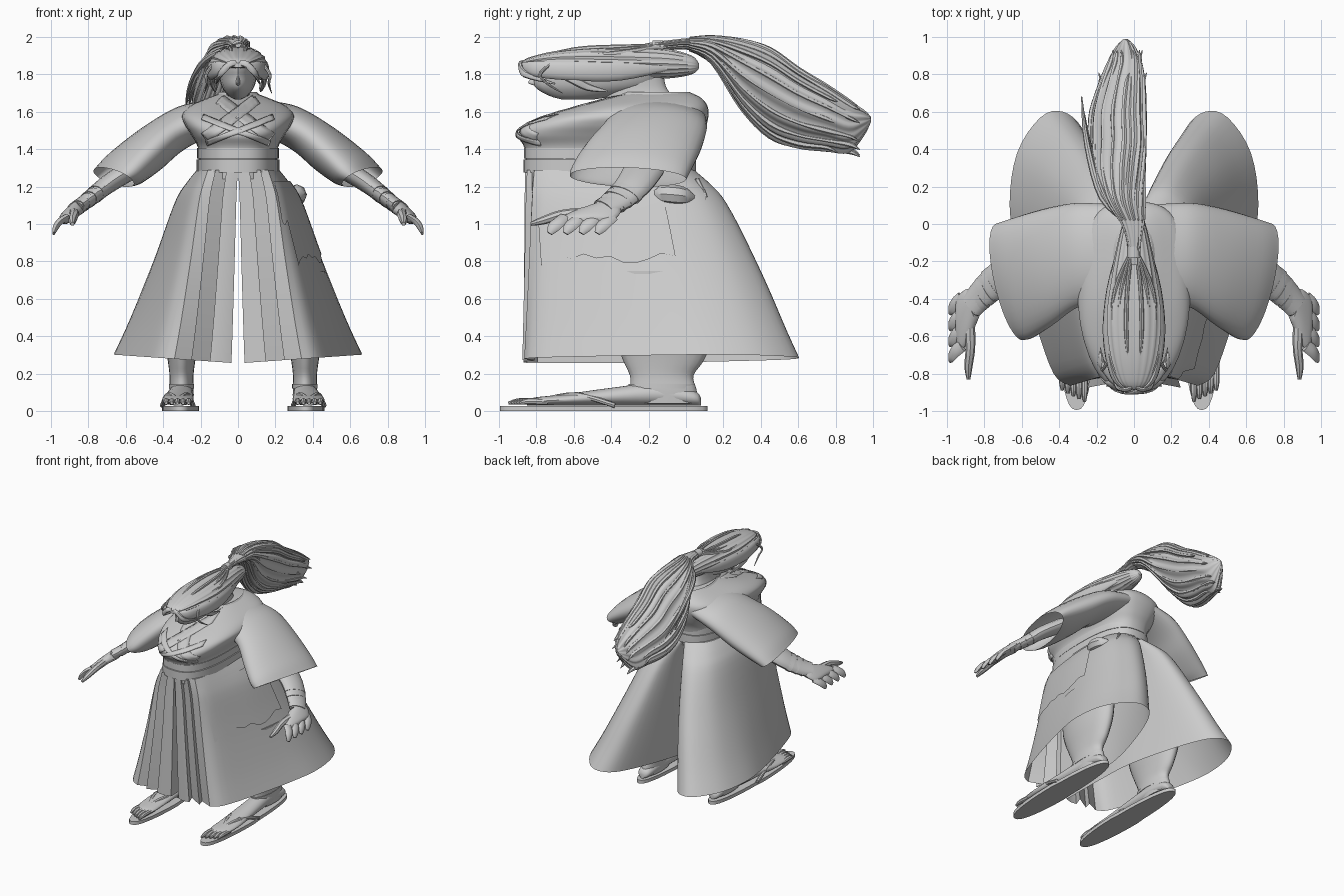
import bpy, bmesh, math, random
from mathutils import Vector as V

random.seed(4)
grey = bpy.data.materials.new("plain_grey")
grey.diffuse_color = (0.6, 0.6, 0.6, 1)


def make(name, verts, faces, angle=40, thick=0):
    me = bpy.data.meshes.new(name)
    me.from_pydata([tuple(v) for v in verts], [], faces)
    bm = bmesh.new()
    bm.from_mesh(me)
    bmesh.ops.recalc_face_normals(bm, faces=bm.faces)
    bm.to_mesh(me)
    bm.free()
    me.materials.append(grey)
    me.shade_smooth()
    me.set_sharp_from_angle(angle=math.radians(angle))
    ob = bpy.data.objects.new(name, me)
    bpy.context.collection.objects.link(ob)
    if thick:
        ob.modifiers.new("thickness", "SOLIDIFY").thickness = thick
    return ob


def spline(pts, k):
    # Catmull-Rom through tuples of any length
    out = []
    for i in range(len(pts) - 1):
        a, b, c, d = (pts[max(i - 1, 0)], pts[i], pts[i + 1], pts[min(i + 2, len(pts) - 1)])
        for j in range(k):
            t = j / k
            out.append(tuple(0.5 * (2 * q + (r - p) * t + (2 * p - 5 * q + 4 * r - s) * t * t
                                    + (3 * q - p - 3 * r + s) * t ** 3) for p, q, r, s in zip(a, b, c, d)))
    return out + [tuple(pts[-1])]


def skin(name, rings, caps=(True, True), closed=True, **kw):
    n = len(rings[0])
    faces = [(r * n + i, r * n + (i + 1) % n, (r + 1) * n + (i + 1) % n, (r + 1) * n + i)
             for r in range(len(rings) - 1) for i in range(n if closed else n - 1)]
    if caps[0]:
        faces.append(tuple(range(n)))
    if caps[1]:
        faces.append(tuple((len(rings) - 1) * n + i for i in range(n)))
    return make(name, [p for r in rings for p in r], faces, **kw)


def ring(c, u, v, n=24, e=1.0, ridges=0, amp=0.0):
    pts = []
    for i in range(n):
        a = 2 * math.pi * i / n
        ca, sa = math.cos(a), math.sin(a)
        k = 1 + amp * math.cos(ridges * a)
        pts.append(V(c) + V(u) * (k * math.copysign(abs(ca) ** e, ca)) + V(v) * (k * math.copysign(abs(sa) ** e, sa)))
    return pts


def loft(name, st, k=4, s=1, caps=(True, True), n=24, **kw):
    # stations hold centre and two half axes; s mirrors in x
    m = V((s, 1, 1))
    return skin(name, [[p * m for p in ring(q[0:3], q[3:6], q[6:9], n, **kw)] for q in spline(st, k)], caps)


def tube(name, pts, radii, s=1, wide=1.0, n=8, k=4):
    d = V(pts[-1]) - V(pts[0])
    ref = V((0, 0, 1)) if abs(d.normalized().y) > 0.7 else V((0, 1, 0))
    st = []
    for i, p in enumerate(pts):
        t = V(pts[min(i + 1, len(pts) - 1)]) - V(pts[max(i - 1, 0)])
        a = t.cross(ref).normalized()
        b = a.cross(t).normalized()
        st.append((*p, *(b * radii[i] * wide), *(a * radii[i])))
    return loft(name, st, k, s, n=n)


def flat(z, y0, y1, rx):
    return (0, (y0 + y1) / 2, z, rx, 0, 0, 0, (y1 - y0) / 2, 0)


# jacket body
E = 0.75
body = [flat(*q) for q in [(1.24, -.85, .03, .21), (1.32, -.855, .04, .21), (1.41, -.865, .06, .215),
                           (1.475, -.90, .09, .25), (1.53, -.86, .11, .285), (1.58, -.75, .12, .30),
                           (1.63, -.58, .115, .26), (1.675, -.42, .08, .16), (1.70, -.32, .02, .09)]]
loft("jacket_body", body, 5, n=40, e=E)
fine = spline(body, 10)


def front_y(x, z):
    q = min(fine, key=lambda f: abs(f[2] - z))
    p = 2 / E
    return q[1] - q[7] * max(0, 1 - min(1, abs(x) / q[3]) ** p) ** (1 / p)


def strip(name, a, b, w, lift=0.008):
    (x0, z0), (x1, z1) = a, b
    d = V((z0 - z1, x1 - x0)).normalized() * w / 2
    rows = []
    for i in range(25):
        x, z = x0 + (x1 - x0) * i / 24, z0 + (z1 - z0) * i / 24
        rows.append([V((x + d.x * f, front_y(x + d.x * f, z + d.y * f) - lift, z + d.y * f)) for f in (-1, -.3, .3, 1)])
    skin(name, rows, (False, False), False, thick=0.006)


# collar, crossing straps, sash and neck
strip("collar_under", (-.10, 1.67), (.18, 1.46), .06, .004)
strip("collar_over", (.10, 1.67), (-.18, 1.46), .06, .008)
strip("strap_a", (-.19, 1.575), (.17, 1.43), .03, .011)
strip("strap_b", (.19, 1.575), (-.17, 1.43), .03, .013)
for name, z0, z1, g in (("sash_low", 1.275, 1.345, .008), ("sash_high", 1.35, 1.405, .005)):
    loft(name, [flat(z, -.86 - g, .045 + g, .213 + g) for z in (z0, z0 + .01, z1 - .01, z1)], 1, n=40, e=E)
loft("neck", [flat(1.64, -.42, -.02, .08), flat(1.72, -.45, -.10, .065), flat(1.80, -.48, -.12, .065)])
loft("collar_back", [flat(1.64, -.40, .105, .17), flat(1.675, -.40, .08, .13), flat(1.705, -.36, .02, .10)],
     caps=(False, False))

# head and hair cap
loft("face", [flat(1.665, -.66, -.5, .015), flat(1.685, -.73, -.38, .05), flat(1.73, -.805, -.2, .085),
              flat(1.79, -.82, -.12, .1), flat(1.86, -.82, -.08, .1), flat(1.91, -.6, -.2, .06)])
loft("nose", [(0, -.81, 1.79, .005, 0, 0, 0, .01, 0), (0, -.815, 1.755, .012, 0, 0, 0, .03, 0),
              (0, -.80, 1.74, .006, 0, 0, 0, .01, 0)], n=10)
hair = [(0, y, z, rx, 0, 0, 0, 0, rz) for y, z, rx, rz in
        [(-.885, 1.848, .025, .012), (-.84, 1.862, .08, .028), (-.7, 1.872, .13, .052), (-.5, 1.868, .15, .077),
         (-.3, 1.862, .125, .086), (-.1, 1.857, .085, .078), (.03, 1.85, .05, .05), (.07, 1.845, .015, .012)]]
loft("hair_cap", hair, 4, n=72, ridges=18, amp=.03)
for s in (1, -1):
    # hair sweeping down the sides of the face
    tube("side_hair", [(.05, -.885, 1.85), (.11, -.81, 1.83), (.145, -.6, 1.82), (.125, -.35, 1.82),
                       (.07, -.08, 1.84)], [.005, .017, .022, .022, .006], s, 2.4, 12)
    tube("fringe_lock", [(.01, -.875, 1.862), (.05, -.885, 1.85), (.095, -.86, 1.80), (.115, -.7, 1.75)],
         [.010, .013, .012, .003], s, 1.5)
    tube("side_lock", [(.13, -.72, 1.86), (.17, -.78, 1.80), (.165, -.74, 1.75), (.18, -.66, 1.70)],
         [.010, .009, .007, .002], s)
    tube("temple_lock", [(.12, -.7, 1.82), (.14, -.6, 1.77), (.125, -.52, 1.73), (.12, -.42, 1.71)],
         [.012, .015, .012, .003], s, 1.6)
    for j in range(3):
        tube("hair_ridge", [(.015 + .02 * j, -.86, 1.872 - .005 * j), (.04 + .035 * j, -.6, 1.928 - .02 * j),
                            (.035 + .032 * j, -.35, 1.943 - .015 * j), (.012, -.14, 1.95)],
             [.005, .012, .012, .008], s, 1.4)

# ponytail, sheared so the lower side drifts left
tail = [(-.22, 1.94, 0, .03, .025), (-.1, 1.955, 0, .035, .026), (.02, 1.962, -.01, .065, .032),
        (.14, 1.93, -.05, .10, .07), (.3, 1.80, -.085, .12, .185), (.45, 1.70, -.09, .12, .235),
        (.6, 1.62, -.085, .12, .21), (.75, 1.565, -.065, .10, .172), (.87, 1.52, -.05, .07, .135),
        (.95, 1.54, -.045, .04, .07), (.99, 1.56, -.045, .008, .012)]
loft("ponytail", [(x, y, z, rx, 0, 0, .4 * rz, 0, rz) for y, z, x, rx, rz in tail], 4, n=84, ridges=14, amp=.06)
for i in range(16):
    a = 2 * math.pi * i / 16
    end = random.choice((-3, -2, -2))
    pts = []
    for y, z, x, rx, rz in tail[2:end]:
        dz = rz * math.sin(a) * .97
        pts.append((x + rx * math.cos(a) * .97 + .4 * dz, y, z + dz))
    last = V(pts[-1])
    pts.append(tuple(last + V((random.uniform(-.02, .02), .06, -.03))))
    r = [.008] + [random.uniform(.010, .018) for _ in pts[2:]] + [.002]
    tube("ponytail_strand", pts, r, 1, 1.0, 6)
# loose locks hanging to the left of the ponytail
for j in range(3):
    tube("loose_lock", [(-.03, .0, 1.955), (-.13 - .02 * j, .14, 1.88), (-.21 - .02 * j, .32 + .05 * j, 1.75),
                        (-.25 - .015 * j, .5 + .09 * j, 1.62)], [.008, .018, .016, .003])
loft("hair_tie", [(0, y, 1.952, .034, 0, 0, 0, 0, .029) for y in (-.18, -.12)], 2)

# divided skirt: bottom x, y then top x, y around one leg
pleats = [(.035, -.85, 0, -.855), (.09, -.87, .03, -.86), (.15, -.87, .06, -.86), (.12, -.79, .055, -.83),
          (.25, -.875, .12, -.85), (.23, -.81, .115, -.825)]
around = [(.34, -.865, .16, -.81), (.43, -.80, .19, -.72), (.53, -.52, .21, -.56), (.62, -.18, .22, -.35),
          (.665, .1, .21, -.15), (.625, .38, .18, -.04), (.5, .57, .12, .02), (.38, .60, .06, .04),
          (.27, .5, .02, .04), (.15, .2, 0, 0), (.06, -.15, 0, -.2), (.04, -.5, 0, -.5)]
outline = pleats + spline(around, 4)
spread = [(0, 0), (.08, .15), (.18, .28), (.48, .52), (.8, .8), (1, 1)]
steps = spline(spread, 4)


def skirt(i, t, f, s=1, g=0.0):
    bx, by, tx, ty = outline[i]
    low = .255 + .07 * abs(bx)
    back = .07 * math.sin(math.pi * t)
    x, y = tx + (bx - tx) * f, ty + (by - ty) * (f + (back if by > 0 else 0))
    out = V((x - .15, y + .3, 0)).normalized() * g
    return V((s * (x + out.x), y + out.y, 1.29 + (low - 1.29) * t))


for s in (1, -1):
    skin("skirt_leg", [[skirt(i, t, f, s) for i in range(len(outline))] for t, f in steps],
         (True, False), angle=35)

# torn overlay on one hip, with a ragged lower edge
rows = []
ends = [random.uniform(.24, .31) if i < 10 else random.uniform(.45, .51) for i in range(7, 22)]
for r in range(9):
    row = []
    for j, e in enumerate(ends):
        t = .06 + (e - .06) * r / 8
        a = next(q for q in range(len(steps) - 1) if steps[q + 1][0] >= t)
        (t0, f0), (t1, f1) = steps[a], steps[a + 1]
        row.append(skirt(7 + j, t, f0 + (f1 - f0) * (t - t0) / (t1 - t0), 1, .011))
    rows.append(row)
skin("torn_hip_cloth", rows, (False, False), False)
tube("hip_knot", [(.27, -.2, 1.15), (.31, -.12, 1.16), (.31, -.02, 1.15), (.27, .06, 1.13)], [.01, .05, .05, .01], 1)
tube("hip_cord", [(.2, -.3, 1.25), (.30, -.3, 1.13), (.33, -.1, 1.09), (.28, .1, 1.12), (.2, .06, 1.24)],
     [.012] * 5, 1)

for s in (1, -1):
    # sleeves, open at the cuff
    loft("sleeve", [(.08, -.16, 1.58, 0, .26, 0, 0, 0, .09), (.20, -.16, 1.55, 0, .27, 0, 0, 0, .105),
                    (.32, -.17, 1.503, .01, .28, 0, .015, 0, .118), (.46, -.23, 1.405, .025, .31, 0, .045, 0, .115),
                    (.60, -.29, 1.30, .05, .32, -.005, .075, .01, .085),
                    (.665, -.31, 1.25, .06, .31, -.015, .09, .03, .05)], 5, s, (True, False), 32)
    # forearm with wrist wraps
    arm = [(.56, -.22, 1.30), (.70, -.28, 1.21), (.80, -.36, 1.13), (.87, -.44, 1.085)]
    tube("forearm", arm, [.055, .05, .042, .036], s, 2.0, 16)
    for i in range(4):
        c = V((.745, -.31, 1.175)) + V((.033, -.033, -.026)) * i
        tube("wrist_wrap", [tuple(c), tuple(c + V((.024, -.02, -.02)))], [.047 - .003 * i] * 2, s, 2.0, 16, 2)
    # hand
    loft("palm", [(.85, -.43, 1.09, .01, .08, 0, .025, 0, .03), (.89, -.48, 1.06, .01, .13, 0, .024, 0, .026),
                  (.93, -.53, 1.025, .01, .145, 0, .02, 0, .022), (.945, -.54, 1.01, 0, .12, 0, .01, 0, .01)], 4, s)
    for i in range(4):
        y = -.65 + .085 * i
        tube("finger", [(.92, y, 1.035), (.955, y - .03, 1.01), (.975, y - .06, .98), (.985, y - .08, .95)],
             [.018, .018, .016, .008], s, 2.0)
    tube("thumb", [(.88, -.52, 1.06), (.875, -.66, 1.05), (.885, -.76, 1.02), (.885, -.83, 1.0)],
         [.03, .026, .022, .01], s)

    # lower leg, foot and sandal, slightly offset to one side
    cx = .35 + .028 * s
    leg = [(.75, -.12, .11, .30), (.45, -.12, .10, .28), (.28, -.12, .075, .22), (.19, -.13, .064, .17),
           (.12, -.12, .065, .175), (.04, -.10, .06, .17)]
    loft("lower_leg", [(cx - .02, y, z, rx, 0, 0, 0, ry, 0) for z, y, rx, ry in leg], 4, s)
    loft("foot", [(cx - dx, y, .03 + h, w, 0, 0, 0, 0, h) for y, w, h, dx in
                  [(.08, .02, .02, .02), (.04, .055, .04, .02), (-.15, .065, .06, .02), (-.4, .075, .047, .01),
                   (-.65, .085, .03, .0), (-.8, .075, .022, .005), (-.85, .04, .015, .005)]], 4, s)
    for i in range(5):
        x = cx + .062 - .03 * i
        tube("toe", [(x, -.74, .048), (x, -.84 - .012 * i, .052), (x, -.89 - .015 * i, .042)],
             [.016, .017, .008], s)
    sole = [(cx + .1 * (.93 if math.sin(a) > 0 else 1) * math.copysign(abs(math.cos(a)) ** .8, math.cos(a)) - .015,
             -.44 + .555 * math.sin(a)) for a in [2 * math.pi * i / 40 for i in range(40)]]
    skin("sandal_sole", [[V((s * x, y, z)) for x, y in sole] for z in (0, .028)])
    for d in (-1, 1):
        tube("sandal_strap", [(cx, -.76, .06), (cx + .05 * d, -.58, .085), (cx + .082 * d, -.38, .03)],
             [.014, .016, .014], s)
    loft("ankle_wrap", [(cx - .02, -.13, z, .068, 0, 0, 0, .178, 0) for z in (.12, .145)], 2, s)
